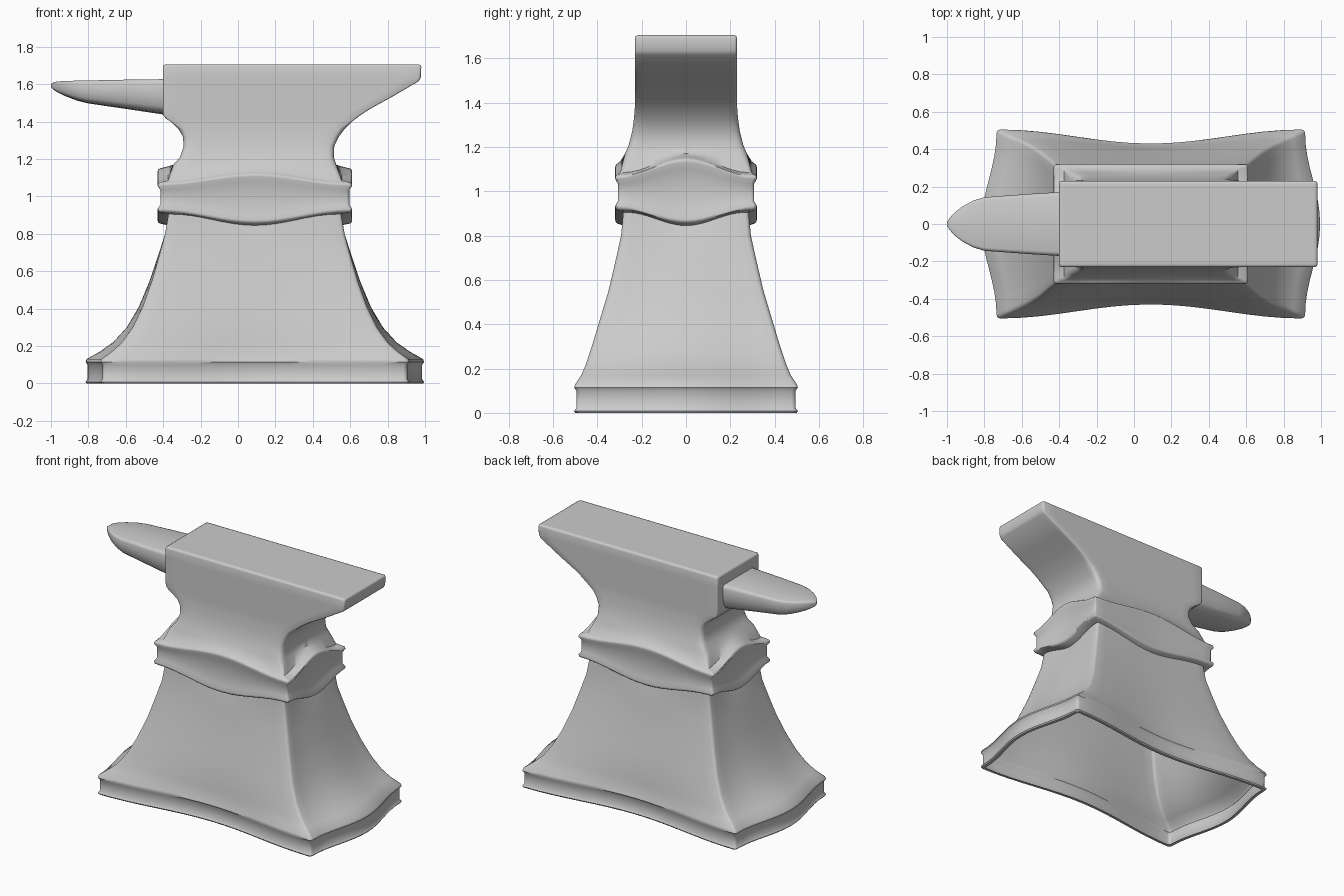
import bpy, math

CX = 0.09      # centre line of the stand
SEG = 16       # divisions along each side of a section

iron = bpy.data.materials.new("grey iron")
iron.diffuse_color = (0.6, 0.6, 0.6, 1)


def bump(s):
    return math.cos(s * math.pi / 2) ** 2


def section(z, xl, xr, hy, r=0.02, bow=0, wave_end=0, wave_side=0):
    """Rectangle with softened corners, bowed sides and a wavy height."""
    cx, hx = (xl + xr) / 2, (xr - xl) / 2
    sides = [(0, -1, hx, hy), (1, 0, hy, hx), (0, 1, hx, hy), (-1, 0, hy, hx)]
    pts = []
    for nx, ny, half, dist in sides:
        out = 0.08 * bow if nx else -0.075 * bow
        wave = wave_end if nx else wave_side
        for i in range(SEG + 1):
            s = 2 * i / SEG - 1
            t = s * (half - r)
            d = dist + out * bump(s)
            pts.append((cx + nx * d - ny * t, ny * d + nx * t, z + wave * bump(s)))
        # rounded corner between this side and the next
        tx, ty = -ny, nx
        for a in (math.pi / 6, math.pi / 3):
            u, v = dist - r + r * math.cos(a), half - r + r * math.sin(a)
            pts.append((cx + nx * u + tx * v, ny * u + ty * v, z))
    return pts


def loft(name, rings, cap_start=False, cap_end=True, angle=50):
    n = len(rings[0])
    verts = [p for ring in rings for p in ring]
    faces = [(k * n + i, k * n + (i + 1) % n, (k + 1) * n + (i + 1) % n, (k + 1) * n + i)
             for k in range(len(rings) - 1) for i in range(n)]
    if cap_start:
        faces.append(tuple(reversed(range(n))))
    if cap_end:
        faces.append(tuple(range(len(verts) - n, len(verts))))
    mesh = bpy.data.meshes.new(name)
    mesh.from_pydata(verts, [], faces)
    mesh.materials.append(iron)
    obj = bpy.data.objects.new(name, mesh)
    bpy.context.collection.objects.link(obj)
    bpy.ops.object.select_all(action='DESELECT')
    obj.select_set(True)
    bpy.context.view_layer.objects.active = obj
    bpy.ops.object.shade_smooth_by_angle(angle=math.radians(angle))
    return obj


# Flared foot: z, half length at the corner, half width, bow
foot = [(0.0, 0.80, 0.48, 1), (0.0, 0.82, 0.50, 1), (0.008, 0.825, 0.505, 1),
        (0.022, 0.815, 0.495, 1), (0.10, 0.815, 0.495, 1), (0.115, 0.825, 0.505, 1),
        (0.13, 0.82, 0.50, 1), (0.17, 0.765, 0.473, 0.8), (0.22, 0.71, 0.452, 0.6),
        (0.30, 0.653, 0.425, 0.4), (0.41, 0.60, 0.392, 0.25), (0.55, 0.55, 0.35, 0.15),
        (0.70, 0.507, 0.315, 0.06), (0.80, 0.48, 0.293, 0)]
# Wavy collar: corner z, half length, half width, wave amount
collar = [(0.905, 0.462, 0.283, -1), (0.915, 0.508, 0.310, -1), (0.922, 0.518, 0.318, -1),
          (0.934, 0.520, 0.320, -1), (0.955, 0.505, 0.308, -0.9), (1.035, 0.505, 0.308, 0.9),
          (1.056, 0.520, 0.320, 1), (1.068, 0.518, 0.318, 1), (1.075, 0.508, 0.310, 1),
          (1.085, 0.465, 0.297, 1)]
# Waist and working block: z, left x, right x, half width
block = [(1.17, -0.345, 0.525, 0.275), (1.21, -0.31, 0.512, 0.258), (1.27, -0.29, 0.515, 0.243),
         (1.32, -0.295, 0.54, 0.236), (1.36, -0.318, 0.57, 0.232), (1.40, -0.36, 0.61, 0.23),
         (1.415, -0.385, 0.63, 0.23), (1.435, -0.40, 0.655, 0.23), (1.47, -0.402, 0.71, 0.23),
         (1.53, -0.402, 0.82, 0.23), (1.615, -0.402, 0.965, 0.23), (1.635, -0.402, 0.977, 0.23),
         (1.692, -0.402, 0.98, 0.23), (1.701, -0.399, 0.977, 0.227), (1.705, -0.390, 0.968, 0.218),
         (1.705, -0.375, 0.953, 0.203)]

rings = [section(z, CX - hx, CX + hx, hy, 0.02, bow) for z, hx, hy, bow in foot]
for z, hx, hy, w in collar:
    up, side = (0.075, 0.05) if w > 0 else (0.06, 0.06)
    rings.append(section(z, CX - hx, CX + hx, hy, 0.015, 0, w * up, w * side))
rings += [section(z, xl, xr, hy, 0.03 if z < 1.4 else 0.012) for z, xl, xr, hy in block]
loft("anvil_body", rings)

# Horn: x, half width, bottom z, top z
horn = [(-0.38, 0.172, 1.435, 1.627), (-0.60, 0.158, 1.468, 1.624), (-0.80, 0.143, 1.497, 1.620),
        (-0.86, 0.125, 1.512, 1.619), (-0.92, 0.092, 1.535, 1.617), (-0.96, 0.060, 1.554, 1.615),
        (-0.985, 0.033, 1.569, 1.611), (-1.0, 0.008, 1.583, 1.600)]
# Flat top, near-upright sides, chamfered belly (width and height fractions)
half = [(0.0, 1.0), (0.88, 1.0), (0.96, 0.97), (1.0, 0.88), (0.97, 0.5),
        (0.9, 0.22), (0.8, 0.1), (0.6, 0.03), (0.0, 0.0)]
outline = half + [(-a, b) for a, b in reversed(half[1:-1])]
loft("horn", [[(x, w * a, lo + (hi - lo) * b) for a, b in outline]
              for x, w, lo, hi in horn], cap_start=True)
